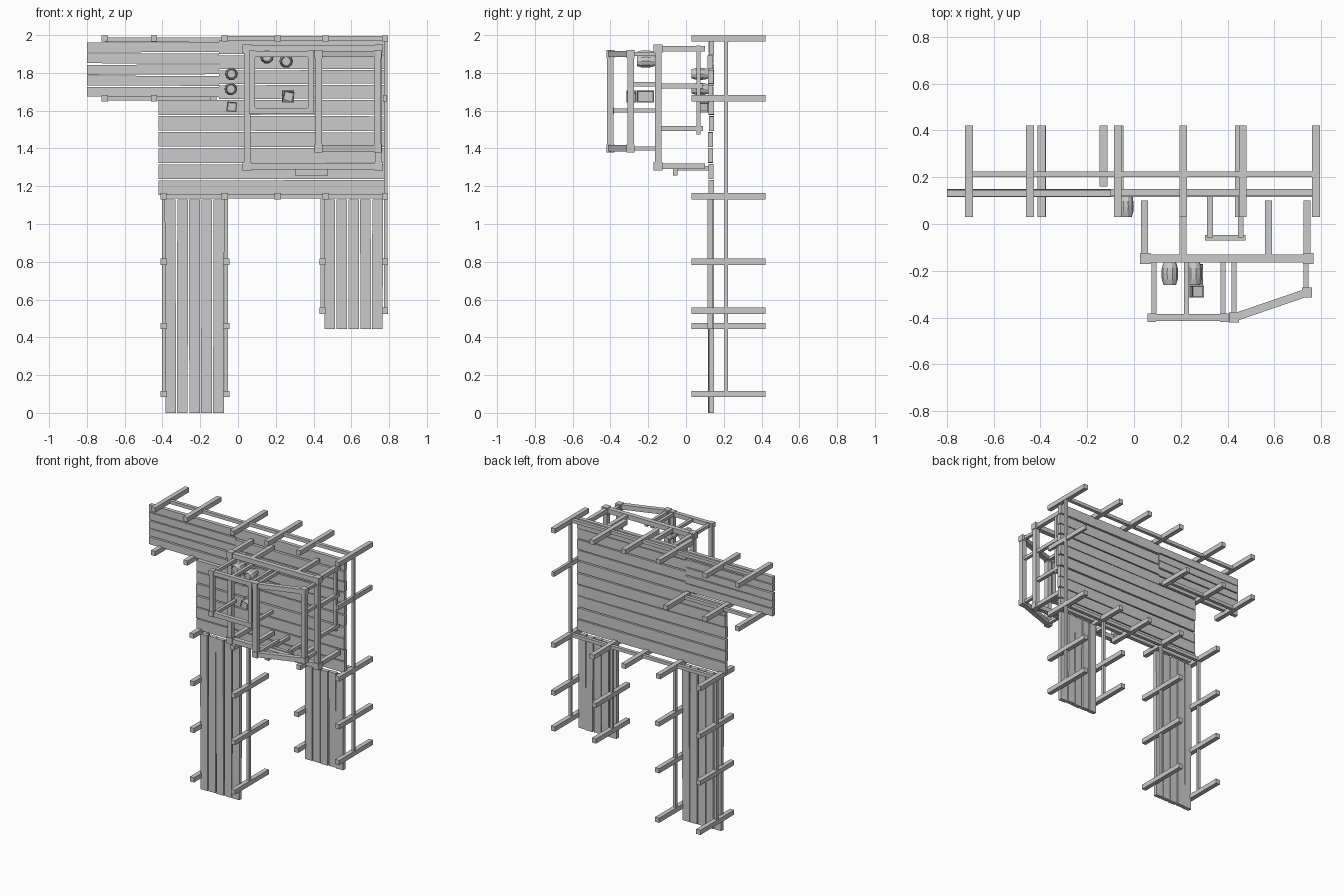
import bpy, bmesh, math, random
from mathutils import Matrix, Vector

random.seed(4)
cube = bpy.data.objects.get("Cube")
if cube:
    bpy.data.objects.remove(cube, do_unlink=True)

GREY = (0.6, 0.6, 0.6, 1)
mat = bpy.data.materials.new("weathered grey")
mat.use_nodes = True
mat.diffuse_color = GREY
mat.node_tree.nodes["Principled BSDF"].inputs["Base Color"].default_value = GREY


def finish(name, bm):
    mesh = bpy.data.meshes.new(name)
    bm.to_mesh(mesh)
    bm.free()
    mesh.materials.append(mat)
    obj = bpy.data.objects.new(name, mesh)
    bpy.context.collection.objects.link(obj)
    return obj


def add_box(bm, center, size, turn=None):
    m = Matrix.Translation(center) @ (turn or Matrix()) @ Matrix.Diagonal((*size, 1))
    bmesh.ops.create_cube(bm, size=1, matrix=m)


def add_beam(bm, a, b, w=0.035):
    """Square beam running from a to b."""
    a, b = Vector(a), Vector(b)
    d = b - a
    turn = Matrix.Rotation(math.atan2(d.y, d.x), 4, 'Z') if abs(d.z) < 1e-4 else Matrix()
    size = (d.length, w, w) if abs(d.z) < 1e-4 else (w, w, d.length)
    add_box(bm, (a + b) / 2, size, turn)


def planks(name, x0, x1, z0, z1, count, upright=False, gap=0.007):
    """Row of slightly crooked boards filling a rectangle."""
    bm = bmesh.new()
    lo, hi = (x0, x1) if upright else (z0, z1)
    step = (hi - lo) / count
    length = (z1 - z0) if upright else (x1 - x0)
    for i in range(count):
        mid = lo + step * (i + 0.5)
        y = 0.132 + random.uniform(-0.004, 0.004)
        tilt = Matrix.Rotation(random.uniform(-1, 1) * 0.004 / length, 4, 'Y')
        if upright:
            add_box(bm, (mid, y, (z0 + z1) / 2), (step - gap, 0.028, length), tilt)
        else:
            add_box(bm, ((x0 + x1) / 2, y, mid), (length, 0.028, step - gap), tilt)
    finish(name, bm)


# Walkway boards
planks("main_deck_upper", -0.1, 0.775, 1.66, 1.975, 4)
planks("main_deck_lower", -0.42, 0.775, 1.15, 1.66, 6)
planks("side_deck", -0.8, -0.1, 1.67, 1.965, 5)
planks("long_walkway", -0.39, -0.07, 0.0, 1.13, 5, True)
planks("short_walkway", 0.455, 0.77, 0.445, 1.13, 5, True)

# Support rails behind the boards
bm = bmesh.new()
R = 0.213
for x0, x1, z in ((-0.705, -0.08, 1.975), (-0.07, 0.785, 1.982),
                  (-0.705, -0.13, 1.665), (-0.395, 0.785, 1.147)):
    add_beam(bm, (x0, R, z), (x1, R, z), 0.024)
for x, z0, z1 in ((-0.393, 0.1, 1.147), (-0.062, 0.1, 1.147),
                  (0.448, 0.54, 1.147), (0.782, 0.54, 1.982)):
    add_beam(bm, (x, R, z0), (x, R, z1), 0.02)
finish("support_rails", bm)

# Pilings crossing the deck edges
bm = bmesh.new()
rows = {1.982: (-0.705, -0.445, -0.07, 0.21, 0.465, 0.778),
        1.665: (-0.705, -0.445),
        1.147: (-0.395, -0.07, 0.21, 0.465, 0.778)}
spots = [(x, z) for z, xs in rows.items() for x in xs]
spots += [(x, z) for x in (-0.393, -0.062) for z in (0.8, 0.46, 0.1)]
spots += [(x, z) for x in (0.448, 0.778) for z in (0.8, 0.54)]
for x, z in spots:
    add_box(bm, (x, 0.225, z), (0.033, 0.39, 0.034))
add_box(bm, (-0.13, 0.29, 1.665), (0.033, 0.26, 0.034))
add_box(bm, (0.778, 0.225, 1.665), (0.02, 0.39, 0.034))
finish("pilings", bm)


def ring(name, x0, x1, y0, y1, z0, z1, w, block):
    """Rectangular frame of four beams with corner blocks."""
    bm = bmesh.new()
    for z in (z0, z1):
        add_beam(bm, (x0, y0, z), (x1, y1, z), w)
    for x, y in ((x0, y0), (x1, y1)):
        add_beam(bm, (x, y, z0), (x, y, z1), w)
        for z in (z0, z1):
            add_box(bm, (x, y, z), (block,) * 3)
    finish(name, bm)


# Hut frame: wall ring, flat roof ring and slanted roof ring
ring("wall_frame", 0.048, 0.745, -0.148, -0.148, 1.305, 1.928, 0.034, 0.046)
ring("flat_roof_frame", 0.075, 0.385, -0.4, -0.4, 1.6, 1.9, 0.03, 0.036)
ring("slanted_roof_frame", 0.427, 0.74, -0.4, -0.293, 1.4, 1.9, 0.034, 0.042)

bm = bmesh.new()
for x in (0.045, 0.21, 0.575, 0.74):
    for z in (1.928, 1.305):
        add_beam(bm, (x, -0.148, z), (x, 0.1, z), 0.03)
for z in (1.73, 1.505):
    add_beam(bm, (0.74, -0.148, z), (0.74, 0.09, z), 0.026)
add_beam(bm, (0.74, 0.066, 1.475), (0.74, 0.066, 1.945), 0.022)
finish("lower_posts", bm)

bm = bmesh.new()
for x, y, zs in ((0.085, -0.4, (1.6, 1.9)), (0.225, -0.4, (1.9,)), (0.38, -0.4, (1.6, 1.9)),
                 (0.427, -0.4, (1.4, 1.9)), (0.735, -0.293, (1.4, 1.74, 1.9))):
    for z in zs:
        add_beam(bm, (x, y, z), (x, -0.148, z), 0.022)
finish("upper_posts", bm)

# Step rail below the hut
bm = bmesh.new()
add_box(bm, (0.39, -0.058, 1.275), (0.175, 0.024, 0.034))
for x in (0.325, 0.456):
    add_beam(bm, (x, -0.058, 1.295), (x, 0.12, 1.295), 0.024)
finish("step_rail", bm)


def barrel(name, x, z, y_back, length, r):
    """Bulging ten-sided barrel pointing to the front."""
    bm = bmesh.new()
    rings = []
    for t, k in ((0, 0.75), (0.25, 0.95), (0.5, 1), (0.75, 0.95), (1, 0.75)):
        rings.append([bm.verts.new((x + r * k * math.cos(a), y_back - t * length,
                                    z + r * k * math.sin(a)))
                      for a in (math.tau * i / 10 for i in range(10))])
    for low, high in zip(rings, rings[1:]):
        for i in range(10):
            j = (i + 1) % 10
            bm.faces.new((low[i], low[j], high[j], high[i]))
    bm.faces.new(rings[0])
    lid = bm.faces.new(rings[-1])
    bmesh.ops.recalc_face_normals(bm, faces=bm.faces)
    bmesh.ops.inset_individual(bm, faces=[lid], thickness=r * 0.12, depth=-0.006)
    finish(name, bm)


def crate(name, x, y0, y1, z, size, angle):
    """Box with a recessed panel on every side."""
    bm = bmesh.new()
    add_box(bm, (x, (y0 + y1) / 2, z), (size, y1 - y0, size), Matrix.Rotation(angle, 4, 'Y'))
    bmesh.ops.inset_individual(bm, faces=bm.faces[:], thickness=0.007, depth=-0.005)
    finish(name, bm)


barrel("deck_barrel_a", -0.035, 1.795, 0.12, 0.09, 0.034)
barrel("deck_barrel_b", -0.038, 1.715, 0.12, 0.09, 0.034)
barrel("hut_barrel_a", 0.153, 1.885, -0.165, 0.095, 0.036)
barrel("hut_barrel_b", 0.255, 1.862, -0.165, 0.095, 0.036)
crate("deck_crate", -0.033, 0.07, 0.12, 1.62, 0.052, 0.1)
crate("hut_crate_low", 0.265, -0.26, -0.17, 1.675, 0.062, 0)
crate("hut_crate_top", 0.267, -0.315, -0.262, 1.675, 0.054, 0.25)
